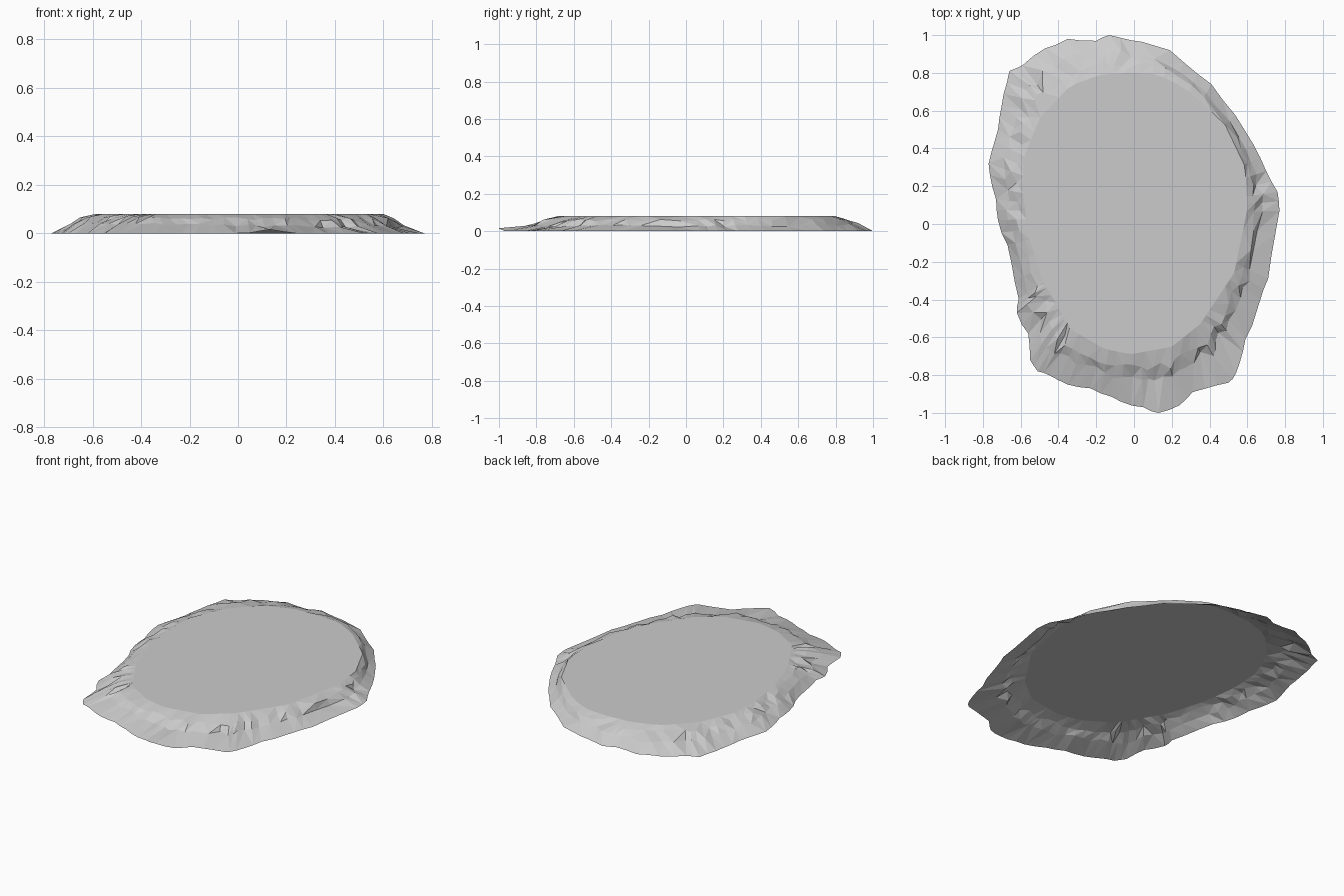
import bpy, bmesh, math, random
from mathutils import Vector

if "Cube" in bpy.data.objects:
    bpy.data.objects.remove(bpy.data.objects["Cube"])

random.seed(4)
CENTRE = Vector((0.0, 0.05))
TOP = 0.08

# ragged ground outline, clockwise seen from above
OUTLINE = [(-.13, 1), (.04, .965), (.19, .92), (.41, .74), (.59, .49), (.70, .28), (.76, .17), (.77, .07),
           (.71, -.29), (.65, -.46), (.59, -.61), (.54, -.79), (.50, -.84), (.31, -.89),
           (.24, -.96), (.13, -1), (.05, -.97), (-.07, -.94), (-.23, -.87), (-.35, -.85),
           (-.45, -.80), (-.51, -.78), (-.55, -.72), (-.56, -.58), (-.62, -.47), (-.61, -.40),
           (-.67, -.11), (-.72, .02), (-.73, .13), (-.77, .32), (-.72, .50), (-.69, .69),
           (-.66, .81), (-.59, .84), (-.47, .93), (-.35, .98), (-.20, .97)]
# flat top outline
PLATEAU = [(-.04, .80), (.12, .795), (.27, .72), (.48, .53), (.59, .30), (.60, .08), (.53, -.26),
           (.35, -.53), (.20, -.65), (-.02, -.69), (-.16, -.66), (-.33, -.56), (-.49, -.29),
           (-.56, -.05), (-.59, .18), (-.58, .36), (-.50, .56), (-.34, .73), (-.18, .79)]


def ray_hit(poly, d):
    """Point where the ray from the centre along d leaves the polygon."""
    for i, a in enumerate(poly):
        p = Vector(a) - CENTRE
        e = Vector(poly[(i + 1) % len(poly)]) - Vector(a)
        den = d.x * e.y - d.y * e.x
        if abs(den) < 1e-9:
            continue
        t = (p.x * e.y - p.y * e.x) / den
        s = (p.x * d.y - p.y * d.x) / den
        if t > 0 and -1e-6 <= s <= 1 + 1e-6:
            return CENTRE + d * t
    return CENTRE + d * .5


# outline points plus wobbly points between them, counter-clockwise
rim = []
for i, a in enumerate(OUTLINE):
    a, b = Vector(a), Vector(OUTLINE[(i + 1) % len(OUTLINE)])
    rim.append(a)
    n = 3 if (b - a).length > .17 else 2
    for k in range(1, n):
        m = a.lerp(b, k / n)
        rim.append(m + (m - CENTRE).normalized() * random.uniform(-.005, .008))
rim.reverse()

bm = bmesh.new()
rings = [[], [], [], []]
for p in rim:
    d = (p - CENTRE).normalized()
    inner = ray_hit(PLATEAU, d)
    # right side has a steep ledge and a wide apron, left side slopes evenly
    ledge = min(1, max(0, d.x * 1.2 - d.y * .3 + .3))
    tip = max(0, 1 - (p - Vector((.13, -1))).length / .1)
    steps = [(0, TOP),
             (.27, .066 - .008 * ledge),
             (.58 - .13 * ledge, .04 - .012 * ledge),
             (1, .016 * tip)]
    for k, (t, z) in enumerate(steps):
        if k in (1, 2):
            t += random.uniform(-.09, .09)
            z += random.uniform(-.006, .006)
        q = inner.lerp(p, t)
        rings[k].append(bm.verts.new((q.x, q.y, z)))

# flat top and sloping rock banks, open underneath
bm.faces.new(rings[0])
n = len(rim)
for a, b in zip(rings, rings[1:]):
    for i in range(n):
        j = (i + 1) % n
        if random.random() < .5:
            bm.faces.new((a[i], b[i], b[j]))
            bm.faces.new((a[i], b[j], a[j]))
        else:
            bm.faces.new((a[i], b[i], a[j]))
            bm.faces.new((b[i], b[j], a[j]))

mesh = bpy.data.meshes.new("rock_slab")
bm.to_mesh(mesh)
bm.free()
slab = bpy.data.objects.new("rock_slab", mesh)
bpy.context.collection.objects.link(slab)

grey = bpy.data.materials.new("stone grey")
grey.diffuse_color = (.6, .6, .6, 1)
grey.use_nodes = True
grey.node_tree.nodes["Principled BSDF"].inputs["Base Color"].default_value = grey.diffuse_color
mesh.materials.append(grey)
